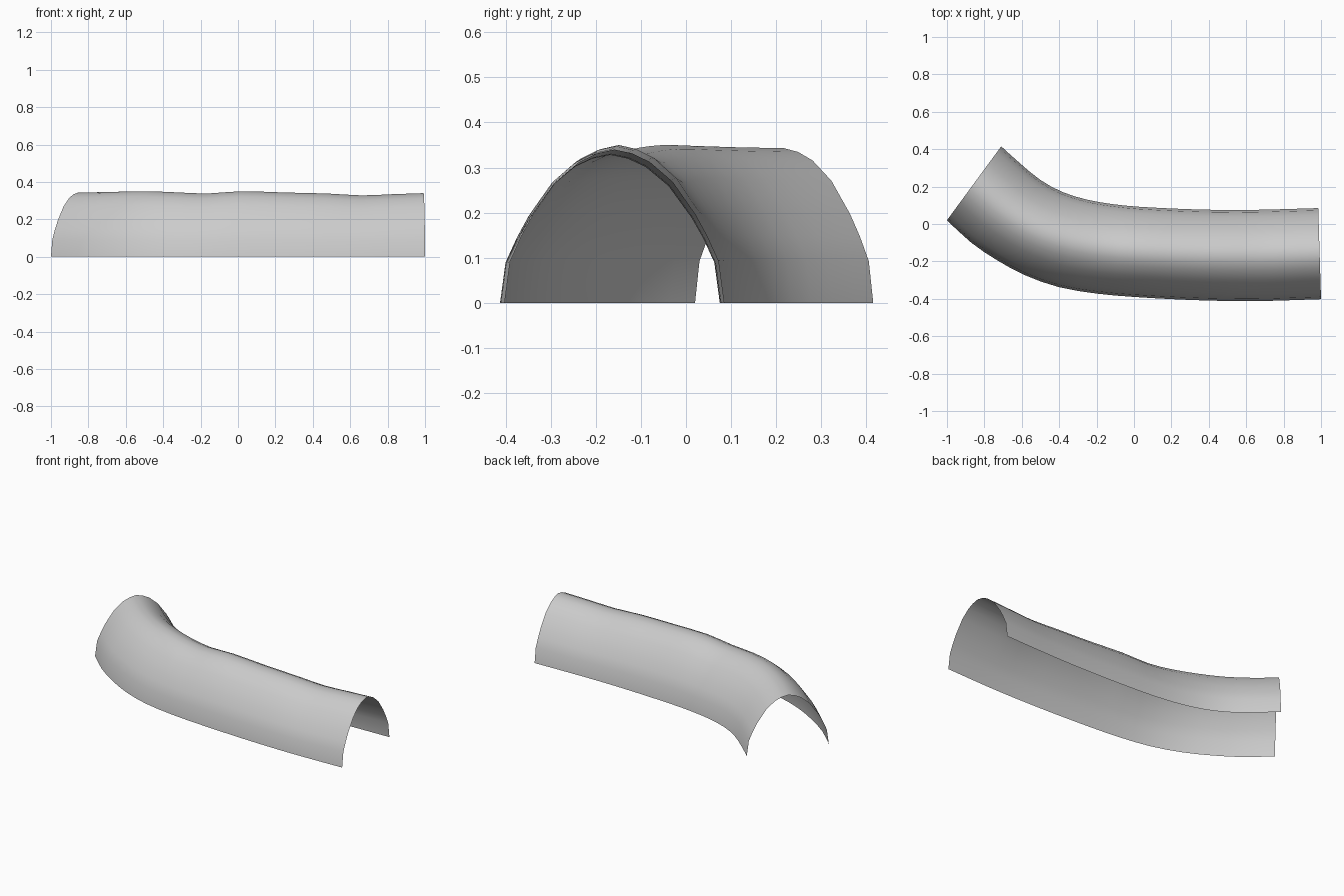
import bpy, bmesh
from mathutils import Vector

cube = bpy.data.objects.get("Cube")
if cube:
    bpy.data.objects.remove(cube, do_unlink=True)

# Plain grey material
grey = bpy.data.materials.new("light_grey")
grey.use_nodes = True
colour = (0.6, 0.6, 0.6, 1)
grey.diffuse_color = colour
bsdf = grey.node_tree.nodes["Principled BSDF"]
bsdf.inputs["Base Color"].default_value = colour
bsdf.inputs["Roughness"].default_value = 0.8

# Stations along the bend: front foot, back foot, crest height
stations = [
    ((-1, .02), (-.71, .415), .343),
    ((-.87, -.10), (-.61, .325), .345),
    ((-.73, -.195), (-.50, .235), .348),
    ((-.58, -.275), (-.38, .17), .35),
    ((-.40, -.338), (-.25, .13), .344),
    ((-.20, -.372), (-.12, .107), .338),
    ((0, -.39), (.03, .092), .35),
    ((.25, -.404), (.27, .08), .343),
    ((.47, -.411), (.48, .075), .338),
    ((.66, -.412), (.66, .076), .328),
    ((.82, -.408), (.82, .08), .334),
    ((1, -.402), (.985, .085), .34),
]
# Arch profile: fraction across the width, fraction of crest height
half = [(0, 0), (.025, .27), (.075, .43), (.13, .575), (.235, .79), (.34, .92), (.42, .975)]
arch = half + [(.5, 1)] + [(1 - t, h) for t, h in reversed(half)]


def smooth_point(rows, i, f):
    """Catmull-Rom blend between row i and row i + 1."""
    a, b, c, d = (rows[min(max(i + k, 0), len(rows) - 1)] for k in (-1, 0, 1, 2))
    return (b * 2 + (c - a) * f + (a * 2 - b * 5 + c * 4 - d) * f ** 2
            + (b * 3 - a - c * 3 + d) * f ** 3) / 2


fronts = [Vector((*s[0], 0)) for s in stations]
backs = [Vector((*s[1], s[2])) for s in stations]
params = [(i, f) for i in range(len(stations) - 1) for f in (0, .5)]
params.append((len(stations) - 2, 1))

# Sweep the arch along the bend as a single open shell
bm = bmesh.new()
rings = []
for i, f in params:
    front, back = smooth_point(fronts, i, f), smooth_point(backs, i, f)
    crest = back.z
    back.z = 0
    ring = []
    for t, h in arch:
        p = front.lerp(back, t)
        p.z = crest * h
        ring.append(bm.verts.new(p))
    rings.append(ring)
for r, s in zip(rings, rings[1:]):
    for k in range(len(arch) - 1):
        bm.faces.new((r[k], s[k], s[k + 1], r[k + 1]))

mesh = bpy.data.meshes.new("tunnel_shell")
bm.to_mesh(mesh)
bm.free()
mesh.materials.append(grey)
mesh.shade_smooth()
shell = bpy.data.objects.new("tunnel_shell", mesh)
bpy.context.collection.objects.link(shell)
